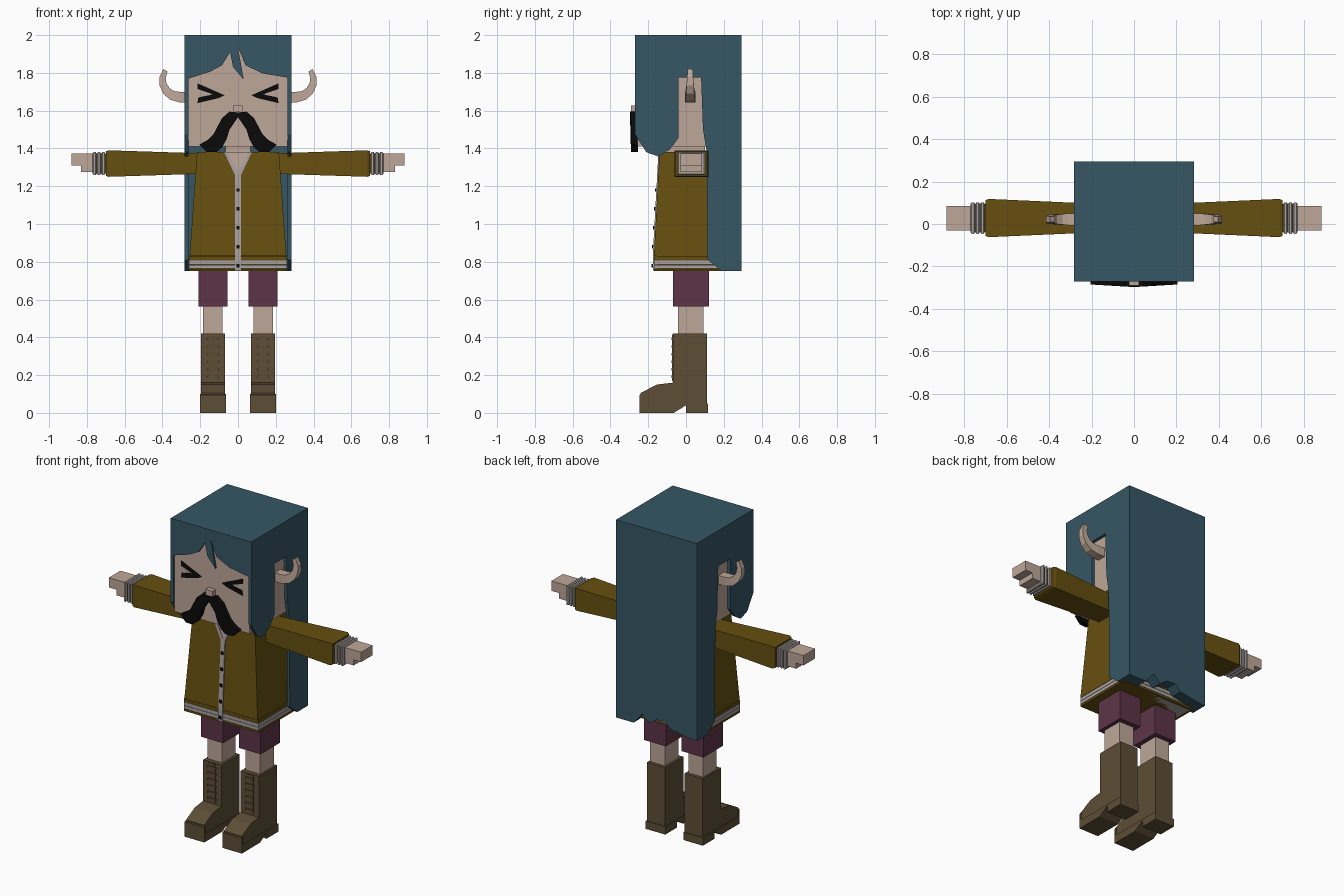
import bpy, bmesh
from math import cos, sin, radians

cube = bpy.data.objects.get("Cube")
if cube:
    bpy.data.objects.remove(cube, do_unlink=True)


def material(name, red, green, blue):
    mat = bpy.data.materials.new(name)
    mat.use_nodes = True
    mat.diffuse_color = (red, green, blue, 1)
    shader = mat.node_tree.nodes["Principled BSDF"]
    shader.inputs["Base Color"].default_value = (red, green, blue, 1)
    shader.inputs["Roughness"].default_value = .9
    return mat


SKIN = material("skin", .52, .39, .32)
HAIR = material("teal_hair", .037, .095, .13)
JACKET = material("ochre_cloth", .133, .078, .005)
TRIM = material("pale_trim", .4, .36, .36)
SHORTS = material("plum_cloth", .11, .034, .065)
BOOT = material("brown_leather", .11, .076, .037)
BLACK = material("black", .003, .003, .003)

# Shared measures
TOP, CHIN, SHOULDER, WAIST, HEM = 2, 1.41, 1.38, .83, .75
HAIR_FRONT, HAIR_BACK, HAIR_SIDE, HAIR_INNER = -.27, .295, .282, .263
FACE = -.258
BODY_Y = .025
SIDES = ((1, "left"), (-1, "right"))


def loft(name, rings, mat):
    """Skin a list of equal-length rings and cap both ends."""
    bm = bmesh.new()
    loops = [[bm.verts.new(point) for point in ring] for ring in rings]
    for lower, upper in zip(loops, loops[1:]):
        for i in range(len(lower)):
            bm.faces.new((lower[i - 1], lower[i], upper[i], upper[i - 1]))
    bm.faces.new(loops[0])
    bm.faces.new(loops[-1])
    bmesh.ops.recalc_face_normals(bm, faces=bm.faces)
    mesh = bpy.data.meshes.new(name)
    bm.to_mesh(mesh)
    bm.free()
    mesh.materials.append(mat)
    bpy.context.collection.objects.link(bpy.data.objects.new(name, mesh))


def extrude_x(name, outline, start, end, mat):
    loft(name, [[(x, y, z) for y, z in outline] for x in (start, end)], mat)


def extrude_y(name, outline, start, end, mat, side=1):
    loft(name, [[(side * x, y, z) for x, z in outline] for y in (start, end)], mat)


def box(name, xs, ys, zs, mat, side=1):
    (left, right), (low, high) = xs, zs
    outline = [(left, low), (right, low), (right, high), (left, high)]
    extrude_y(name, outline, ys[0], ys[1], mat, side)


def slab(name, stations, mat):
    """Stack of rectangles about the body axis: (height, half width, half depth)."""
    loft(name, [[(i * w, BODY_Y + j * d, z) for i, j in ((-1, -1), (1, -1), (1, 1), (-1, 1))]
                for z, w, d in stations], mat)


def tube(name, side, stations, mat):
    """Rectangular tube along the arm: (distance, half depth, half height)."""
    loft(name, [[(side * x, .028 + i * d, 1.32 + j * h)
                 for i, j in ((-1, -1), (1, -1), (1, 1), (-1, 1))]
                for x, d, h in stations], mat)


# Hair: side curtains with ear opening, crown, ragged back sheet, fringe
ear_top = 1.775
curtain = [(HAIR_FRONT, TOP), (HAIR_FRONT, 1.475), (-.21, SHOULDER), (-.145, 1.357),
           (-.085, 1.395), (-.04, 1.455), (-.04, ear_top), (.08, ear_top), (.09, 1.5),
           (.11, SHOULDER), (.115, .81), (.19, HEM), (HAIR_BACK, HEM), (HAIR_BACK, TOP)]
for side, label in SIDES:
    extrude_x(label + "_hair_curtain", curtain, side * HAIR_INNER, side * HAIR_SIDE, HAIR)
inner = (-HAIR_INNER, HAIR_INNER)
back_sheet = HAIR_BACK - .07
box("hair_crown", inner, (FACE, back_sheet), (1.95, TOP), HAIR)
ragged = [(HAIR_INNER, TOP), (HAIR_INNER, HEM), (.16, HEM), (.1, .82), (.05, .775),
          (0, .81), (-.06, .815), (-.1, .775), (-HAIR_INNER, HEM), (-HAIR_INNER, TOP)]
extrude_y("hair_back", ragged, back_sheet, HAIR_BACK, HAIR)
fringe = [(-HAIR_INNER, TOP), (-HAIR_INNER, 1.77), (-.15, 1.805), (-.085, 1.84),
          (-.042, 1.91), (-.026, 1.83), (.03, 1.765), (0, 1.935), (.04, 1.84),
          (.13, 1.797), (HAIR_INNER, ear_top), (HAIR_INNER, TOP)]
extrude_y("hair_fringe", fringe, HAIR_FRONT, FACE, HAIR)

# Head, neck and nose
box("head", (-.262, .262), (FACE, back_sheet), (CHIN, 1.95), SKIN)
box("neck", (-.065, .065), (-.1, .1), (1.3, CHIN), SKIN)
box("nose", (-.024, .024), (-.29, FACE), (1.592, 1.627), SKIN)

# Squeezed eyes, moustache halves and upturned ears
eye_corner = (.072, 1.682)
upper_stroke = [(.215, 1.745), (.215, 1.715), (.1, 1.675), eye_corner]
lower_stroke = [(.215, 1.64), (.21, 1.67), (.115, 1.69), eye_corner, (.1, 1.667)]
moustache = [(0, 1.59), (.045, 1.595), (.085, 1.56), (.13, 1.475), (.16, 1.445),
             (.205, 1.42), (.165, 1.38), (.115, 1.38), (.085, 1.405), (.06, 1.45),
             (.045, 1.5), (0, 1.565)]
for side, label in SIDES:
    extrude_y(label + "_upper_eye_stroke", upper_stroke, FACE - .006, FACE, BLACK, side)
    extrude_y(label + "_lower_eye_stroke", lower_stroke, FACE - .006, FACE, BLACK, side)
    loft(label + "_moustache", [[(side * x, y + .06 * x, z) for x, z in moustache]
                                for y in (-.297, -.265)], BLACK)
    bend_x, bend_z, radius, depth = .31, 1.762, .09, .022
    bends = [(bend_x, -90, .028)]
    bends += [(bend_x, -90 + 25 * i, .028 - .003 * i) for i in range(1, 6)]
    bends.insert(0, (HAIR_INNER - .01, -90, .028))
    rings = []
    for x, angle, half in bends:
        across, rise = cos(radians(angle)), sin(radians(angle))
        rings.append([(side * (x + across * (radius + i * half)), depth + j * half,
                       bend_z + rise * (radius + i * half))
                      for i, j in ((-1, -1), (1, -1), (1, 1), (-1, 1))])
    loft(label + "_ear", rings, SKIN)

# Jacket body, flaring down to a striped hem
slab("jacket_body", [(SHOULDER, .217, .165), (WAIST, .256, .195)], JACKET)
slab("hem_core", [(HEM + .005, .25, .18), (WAIST, .25, .18)], JACKET)
slab("hem_underside", [(HEM, .245, .175), (HEM + .006, .245, .175)], TRIM)
hem_parts = (("edge", JACKET), ("lower_stripe", TRIM), ("upper_stripe", TRIM), ("top", JACKET))
for i, (label, mat) in enumerate(hem_parts):
    base = HEM + .022 * i
    slab("hem_" + label, [(max(HEM, base - .008), .26, .194), (base + .012, .26, .194)], mat)


def front(z):
    """Depth of the jacket front at a height."""
    return -.14 - .03 * min(1, (SHOULDER - z) / (SHOULDER - WAIST))


def front_plate(name, outline, lift, mat, side=1):
    loft(name, [[(side * x, front(z) - d, z) for x, z in outline] for d in (lift, -.004)], mat)


# Open collar, button strip and buttons
collar, vee = SHOULDER + .002, 1.26
front_plate("open_neck", [(-.062, collar), (.062, collar), (0, vee)], .003, SKIN)
collar_edge = [(.058, collar), (.074, collar), (.012, vee - .01), (0, vee - .01), (0, vee + .01)]
for side, label in SIDES:
    front_plate(label + "_collar_edge", collar_edge, .006, TRIM, side)
strip = [(i, z) for i, z in ((-.015, WAIST), (.015, WAIST), (.015, vee), (-.015, vee))]
front_plate("button_strip", strip, .006, TRIM)
box("hem_button_strip", (-.015, .015), (-.176, -.16), (HEM + .005, WAIST), TRIM)
for i in range(5):
    z = .78 + .1 * i
    box(f"button_{i + 1}", (-.009, .009), (front(z) - .012, front(z)), (z - .009, z + .009), BLACK)

# Arms: sleeve, striped cuff, stepped hand
palm_low, finger_low, hand_top = 1.275, 1.31, 1.372
wrist, knuckle, fingertip = .76, .83, .882
hand = [(wrist, palm_low), (knuckle, palm_low), (knuckle, finger_low),
        (fingertip, finger_low), (fingertip, hand_top), (wrist, hand_top)]
for side, label in SIDES:
    tube(label + "_sleeve", side, [(.19, .068, .054), (.685, .09, .07), (.7, .083, .065)], JACKET)
    tube(label + "_cuff", side, [(.69, .066, .052), (.766, .066, .052)], JACKET)
    for i in range(3):
        x = .703 + .023 * i
        tube(f"{label}_cuff_stripe_{i + 1}", side,
             [(x + dx, .074 - inset, .061 - inset) for dx, inset in
              ((0, .006), (.005, 0), (.015, 0), (.02, .006))], TRIM)
    extrude_y(label + "_hand", hand, -.03, .085, SKIN, side)

# Legs: shorts, shin, boot with heeled sole, tongue and laces
boot_top, boot_front, heel, toe = .42, -.07, .112, -.24
boot = [(toe, .04), (toe, .105), (-.155, .15), (boot_front, .16), (boot_front, boot_top),
        (heel, boot_top), (heel, .04)]
sole = [(toe - .007, 0), (toe - .007, .095), (toe + .005, .1), (toe + .005, .05),
        (heel + .005, .05), (heel + .005, 0), (0, 0), (0, .04), (-.065, 0)]
for side, label in SIDES:
    box(label + "_shorts_leg", (.055, .208), (-.07, .123), (.562, .8), SHORTS, side)
    box(label + "_shin", (.083, .185), (-.042, .093), (.4, .57), SKIN, side)
    extrude_x(label + "_boot", boot, side * .068, side * .195, BOOT)
    extrude_x(label + "_boot_sole", sole, side * .063, side * .2, BOOT)
    box(label + "_boot_tongue", (.108, .156), (boot_front - .003, boot_front + .01),
        (.17, boot_top - .005), BOOT, side)
    for i in range(6):
        z = .185 + .04 * i
        box(f"{label}_boot_lace_{i + 1}", (.103, .161), (boot_front - .008, boot_front + .005),
            (z, z + .012), BOOT, side)
